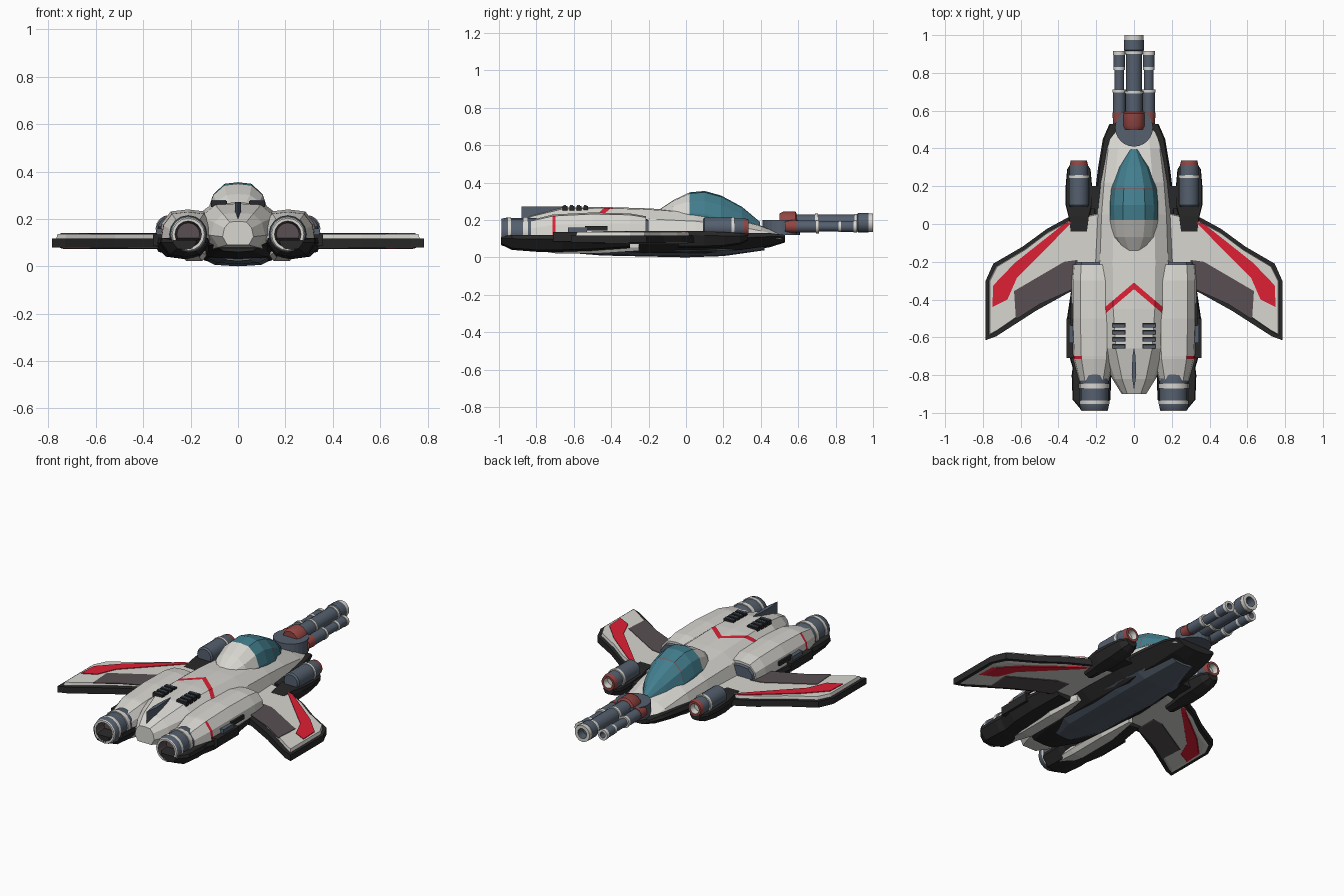
import bpy, bmesh, math
from mathutils import Vector

if "Cube" in bpy.data.objects:
    bpy.data.objects.remove(bpy.data.objects["Cube"])


def material(name, r, g, b):
    m = bpy.data.materials.new(name)
    m.use_nodes = True
    m.diffuse_color = (r, g, b, 1)
    m.node_tree.nodes["Principled BSDF"].inputs["Base Color"].default_value = (r, g, b, 1)
    return m


WHITE = material("hull white", .68, .67, .63)
BLACK = material("trim black", .021, .021, .021)
STEEL = material("blue steel", .09, .115, .155)
TEAL = material("canopy teal", .055, .21, .27)
RED = material("stripe red", .74, .014, .035)
RUST = material("dull red", .29, .06, .055)
PLUM = material("plum grey", .1, .078, .086)


def finish(name, bm, mats, smooth=False):
    bmesh.ops.recalc_face_normals(bm, faces=bm.faces)
    me = bpy.data.meshes.new(name)
    bm.to_mesh(me)
    bm.free()
    for m in mats:
        me.materials.append(m)
    ob = bpy.data.objects.new(name, me)
    bpy.context.collection.objects.link(ob)
    if smooth:
        bpy.context.view_layer.objects.active = ob
        ob.select_set(True)
        bpy.ops.object.shade_smooth_by_angle(angle=math.radians(32))
        ob.select_set(False)
    return ob


def bridge(bm, rings, tags):
    # Skin consecutive rings of vertices and cap both ends
    n = len(rings[0])
    for a, b, t in zip(rings, rings[1:], tags):
        for i in range(n):
            j = (i + 1) % n
            bm.faces.new((a[i], a[j], b[j], b[i])).material_index = t
    bm.faces.new(rings[0]).material_index = tags[0]
    bm.faces.new(rings[-1]).material_index = tags[-1]


def loft_mesh(shape, stations, tags=None, x=0):
    # stations: (y, half width, bottom, top); shape: right half from top to bottom
    bm = bmesh.new()
    ring2d = shape + [(-u, v) for u, v in reversed(shape) if u > 0]
    rings = [[bm.verts.new((x + u * w, y, lo + v * (hi - lo))) for u, v in ring2d]
             for y, w, lo, hi in stations]
    bridge(bm, rings, tags or [0] * (len(stations) - 1))
    return bm


def loft(name, shape, stations, mats, tags=None, x=0):
    return finish(name, loft_mesh(shape, stations, tags, x), mats)


def lathe(name, x, z, profile, mats, tags, n=16):
    # Profile of (y, radius) turned about an axis along y
    bm = bmesh.new()
    rings = [[bm.verts.new((x + r * math.cos(math.tau * i / n), y, z + r * math.sin(math.tau * i / n)))
              for i in range(n)] for y, r in profile]
    bridge(bm, rings, tags)
    return finish(name, bm, mats, True)


def prism(name, pts, z0, z1, mat, side=1, taper=1.0):
    bm = bmesh.new()
    cx = sum(p[0] for p in pts) / len(pts)
    cy = sum(p[1] for p in pts) / len(pts)
    low = [bm.verts.new((side * px, py, z0)) for px, py in pts]
    high = [bm.verts.new((side * (cx + (px - cx) * taper), cy + (py - cy) * taper, z1)) for px, py in pts]
    bridge(bm, [low, high], [0])
    return finish(name, bm, [mat])


def box(name, x0, x1, y0, y1, z0, z1, mat, side=1):
    return prism(name, [(x0, y0), (x1, y0), (x1, y1), (x0, y1)], z0, z1, mat, side)


BODY = [(0, 1), (.55, .97), (.88, .72), (1, .35), (.7, 0), (0, 0)]
KEEL = [(0, 1), (.95, 1), (1, .75), (.62, .12), (0, 0)]
POD = [(0, 1), (.6, .95), (.92, .65), (1, .3), (.65, 0), (0, 0)]

# Main fuselage with a chevron cut into its back
bm = loft_mesh(BODY, [
    (-.9, .065, .09, .19), (-.82, .115, .08, .225), (-.66, .175, .07, .265), (-.45, .2, .06, .27),
    (-.2, .205, .06, .262), (.05, .195, .06, .245), (.22, .18, .06, .22), (.4, .155, .07, .17),
    (.51, .13, .09, .125)])
for s in (1, -1):
    for tip in (-.31, -.345):
        bmesh.ops.bisect_plane(bm, geom=bm.verts[:] + bm.edges[:] + bm.faces[:], dist=1e-5,
                               plane_co=Vector((0, tip, 0)), plane_no=Vector((s * .85, 1, 0)))
for f in bm.faces:
    c = f.calc_center_median()
    if -.345 < c.y + .85 * abs(c.x) < -.31 and c.z > .2:
        f.material_index = 1
finish("fuselage", bm, [WHITE, RED])

# Black lower hull and belly plate
loft("lower_hull", KEEL, [
    (-.78, .1, .06, .1), (-.6, .2, .03, .115), (-.2, .23, .012, .12), (.1, .215, .008, .125),
    (.3, .19, .03, .13), (.45, .165, .055, .13), (.53, .13, .08, .12)], [BLACK])
loft("belly_plate", KEEL, [
    (-.6, .07, .022, .05), (-.45, .14, .01, .05), (0, .16, 0, .05), (.2, .145, .007, .05),
    (.42, .08, .038, .07)], [STEEL])

# Canopy: white fairing behind, glass ahead, thin frame line
DOME = [(0, 1), (.45, .96), (.82, .7), (1, .3), (1, 0), (0, 0)]
loft("canopy", DOME, [
    (-.14, .06, .2, .258), (-.07, .11, .2, .305), (.02, .127, .19, .348), (.1, .128, .18, .355),
    (.187, .12, .16, .331), (.191, .119, .16, .329), (.3, .082, .14, .27), (.395, .022, .13, .19)],
    [WHITE, TEAL, RUST], [0, 0, 1, 1, 2, 1, 1])

# Dorsal tail fin
prism("tail_fin", [(0, -.88), (.012, -.8), (.008, -.7), (0, -.65), (-.008, -.7), (-.012, -.8)],
      .17, .272, STEEL)

# Nose turret
disc = [(.1 * math.cos(math.tau * i / 24), .51 + .1 * math.sin(math.tau * i / 24)) for i in range(24)]
prism("turret_disc", disc, .12, .2, STEEL)
lathe("centre_gun_mount", 0, .185, [(.5, .05), (.52, .06), (.585, .06), (.592, .05)], [RUST], [0] * 3, 12)
lathe("centre_barrel", 0, .185, [
    (.58, .045), (.69, .045), (.69, .049), (.705, .049), (.705, .043), (.9, .043), (.9, .047),
    (.915, .047), (.92, .052), (.975, .052), (.975, .05), (1, .05), (1, .03), (.95, .03)],
    [STEEL, WHITE], [0, 1, 1, 1, 0, 1, 1, 0, 0, 1, 1, 1, 0])

WING = [(.15, .12), (.24, .08), (.34, .04), (.46, -.025), (.59, -.12), (.745, -.21), (.785, -.3),
        (.785, -.615), (.73, -.595), (.52, -.46), (.34, -.36), (.15, -.36)]
SKIN = [(.18, .06), (.33, .025), (.46, -.045), (.58, -.135), (.73, -.225), (.768, -.3),
        (.768, -.59), (.73, -.57), (.52, -.425), (.34, -.32), (.18, -.3)]
STRIPE = [(.325, .012), (.365, .005), (.63, -.205), (.745, -.325), (.75, -.44), (.67, -.4),
          (.62, -.285), (.53, -.195)]
PATCH = [(.3, -.19), (.37, -.2), (.635, -.355), (.625, -.505), (.5, -.425), (.3, -.335)]

for s, tag in ((1, "left"), (-1, "right")):
    # Wing slab, skins and painted plates
    prism(tag + "_wing", WING, .08, .118, BLACK, s)
    prism(tag + "_wing_skin", SKIN, .115, .136, WHITE, s, .975)
    prism(tag + "_wing_stripe", STRIPE, .134, .14, RED, s)
    prism(tag + "_wing_panel", PATCH, .134, .139, PLUM, s)
    prism(tag + "_wing_under_skin", SKIN, .0805, .076, WHITE, s, .88)
    prism(tag + "_wing_under_stripe", STRIPE, .077, .0725, RED, s, .9)
    prism(tag + "_wing_under_panel", PATCH, .077, .073, PLUM, s, .95)

    # Engine nacelle with a red band on its outer flank
    bm = loft_mesh(POD, [
        (-.83, .08, .07, .2), (-.715, .11, .07, .228), (-.698, .112, .07, .23), (-.5, .12, .07, .24),
        (-.3, .12, .08, .235), (-.215, .112, .09, .22)], [0, 1, 0, 0, 0], s * .212)
    for f in bm.faces:
        if abs(f.calc_center_median().x) < .28:
            f.material_index = 0
    finish(tag + "_nacelle", bm, [WHITE, RED])
    loft(tag + "_intake", POD, [(-.22, .09, .1, .208), (-.2, .085, .1, .2)], [STEEL], x=s * .225)
    loft(tag + "_nacelle_keel", KEEL, [
        (-.99, .05, .07, .11), (-.93, .1, .04, .12), (-.8, .105, .03, .12), (-.76, .1, .03, .12),
        (-.66, .13, .03, .12), (-.5, .13, .035, .12), (-.3, .1, .05, .12)], [BLACK], x=s * .225)
    loft(tag + "_keel_fairing", POD, [
        (-.86, .025, .045, .1), (-.7, .052, .022, .1), (-.45, .052, .022, .1), (-.25, .015, .035, .1)],
        [WHITE], x=s * .185)

    # Side pod and flank vents
    box(tag + "_side_pod", .32, .358, -.71, -.5, .085, .135, BLACK, s)
    box(tag + "_side_pod_cap", .32, .345, -.63, -.53, .13, .16, STEEL, s)
    box(tag + "_flank_vent", .32, .337, -.54, -.42, .143, .168, BLACK, s)

    # Exhaust nozzle
    lathe(tag + "_nozzle", s * .21, .135, [
        (-.79, .07), (-.8, .075), (-.845, .076), (-.845, .081), (-.872, .081), (-.872, .075), (-.935, .075),
        (-.935, .079), (-.952, .079), (-.985, .072), (-.99, .068), (-.99, .056), (-.92, .048)],
        [STEEL, WHITE, PLUM], [0, 0, 1, 1, 1, 0, 1, 1, 0, 1, 1, 2])

    # Wing cannon in its black cradle
    lathe(tag + "_cannon", s * .292, .16, [
        (.09, .045), (.1, .053), (.243, .053), (.243, .056), (.26, .056), (.26, .049),
        (.31, .049), (.335, .043), (.335, .03), (.3, .026)],
        [STEEL, WHITE, RUST], [0, 0, 1, 1, 1, 0, 2, 2, 1])
    loft(tag + "_cannon_cradle", KEEL, [
        (-.04, .045, .05, .137), (.04, .055, .05, .142), (.1, .07, .05, .14), (.2, .07, .055, .135),
        (.29, .062, .07, .13), (.33, .035, .09, .125)], [BLACK], x=s * .292)
    box(tag + "_cradle_arm", .15, .27, .08, .2, .08, .13, BLACK, s)

    # Nose side gun
    lathe(tag + "_side_gun", s * .078, .165, [
        (.53, .033), (.59, .036), (.59, .033), (.695, .033), (.695, .036), (.712, .036), (.712, .026),
        (.815, .026), (.815, .03), (.83, .03), (.895, .03), (.895, .033), (.915, .033), (.915, .018),
        (.87, .018)],
        [STEEL, WHITE, RUST], [2, 2, 0, 1, 1, 1, 0, 1, 1, 0, 1, 1, 1, 0], 12)

    # Back vents
    for k in range(4):
        y = -.66 + .037 * k
        box(tag + "_vent_slot", .046, .114, y, y + .026, .25, .275, BLACK, s)
        box(tag + "_vent_slat", .05, .11, y + .004, y + .018, .25, .28, STEEL, s)
